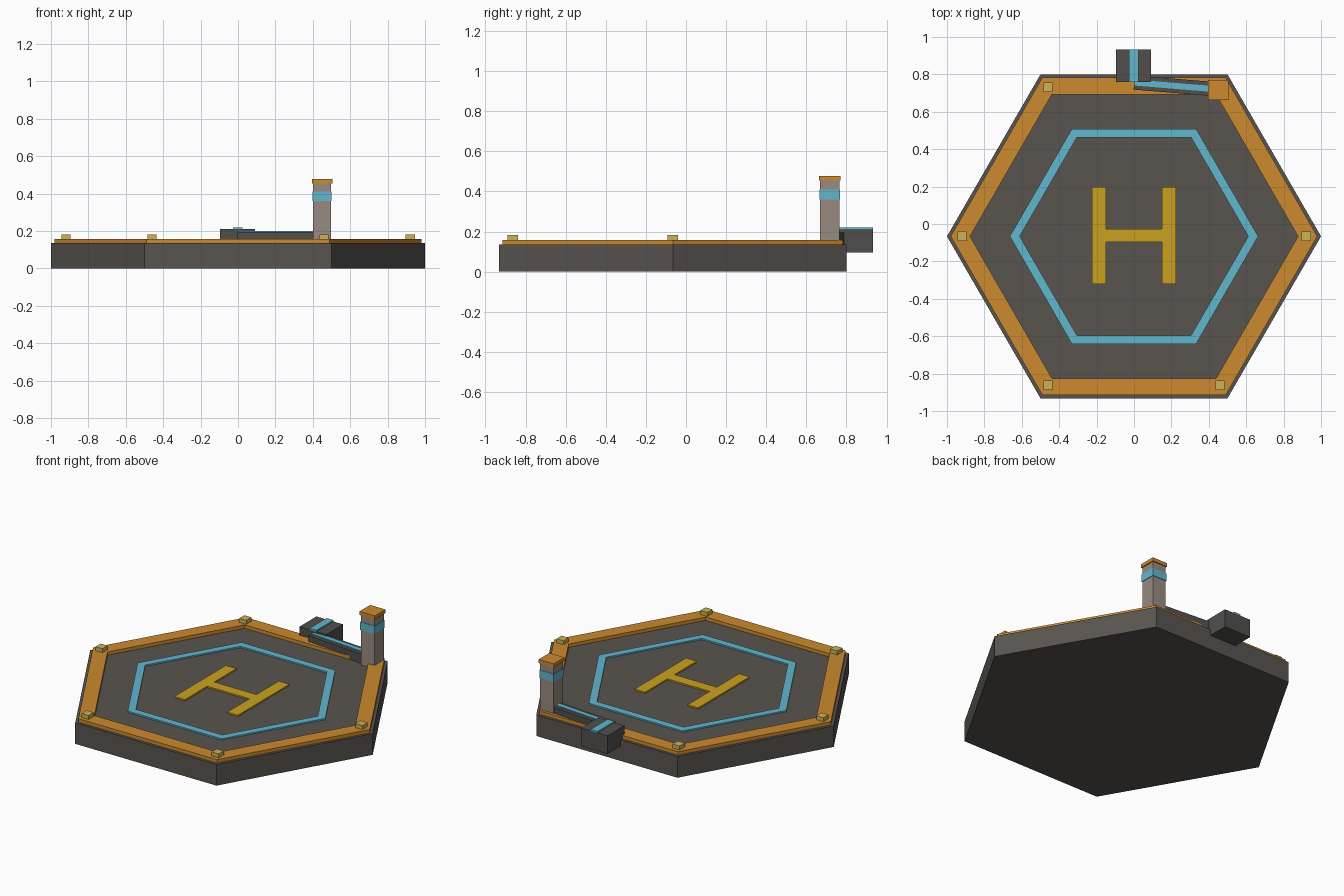
import bpy, bmesh, math
from mathutils import Matrix, Vector

if "Cube" in bpy.data.objects:
    bpy.data.objects.remove(bpy.data.objects["Cube"])

CY = -0.066  # centre of the hexagonal pad


def mat(name, r, g, b):
    lin = [((c / 255 + 0.055) / 1.055) ** 2.4 for c in (r, g, b)]
    m = bpy.data.materials.new(name)
    m.diffuse_color = (*lin, 1)
    m.use_nodes = True
    m.node_tree.nodes["Principled BSDF"].inputs["Base Color"].default_value = m.diffuse_color
    return m


DECK = mat("deck grey", 88, 84, 79)
ORANGE = mat("orange", 204, 138, 46)
CYAN = mat("light blue", 98, 182, 205)
YELLOW = mat("marking yellow", 202, 162, 32)
LAMP = mat("lamp yellow", 204, 178, 88)
TAUPE = mat("tower taupe", 152, 139, 129)
DARK = mat("machinery grey", 80, 79, 77)


def add(name, bm, material):
    bmesh.ops.recalc_face_normals(bm, faces=bm.faces)
    me = bpy.data.meshes.new(name)
    bm.to_mesh(me)
    bm.free()
    me.materials.append(material)
    ob = bpy.data.objects.new(name, me)
    bpy.context.collection.objects.link(ob)
    return ob


def box(name, x, y, z, material, angle=0.0):
    """Box from (min, max) ranges, turned about its own vertical axis."""
    bm = bmesh.new()
    mid = Vector([(a + b) / 2 for a, b in (x, y, z)])
    size = [b - a for a, b in (x, y, z)]
    bmesh.ops.create_cube(bm, size=1, matrix=Matrix.Translation(mid)
                          @ Matrix.Rotation(angle, 4, 'Z') @ Matrix.Diagonal((*size, 1)))
    return add(name, bm, material)


def hex_points(r, z):
    return [(r * math.cos(math.radians(60 * i)),
             CY + r * math.sin(math.radians(60 * i)), z) for i in range(6)]


def hex_ring(name, r_out, r_in, z0, z1, material):
    bm = bmesh.new()
    loops = [[bm.verts.new(p) for p in hex_points(r, z)]
             for r, z in ((r_out, z0), (r_out, z1), (r_in, z1), (r_in, z0))]
    for k in range(4):
        a, b = loops[k], loops[(k + 1) % 4]
        for i in range(6):
            j = (i + 1) % 6
            bm.faces.new((a[i], a[j], b[j], b[i]))
    return add(name, bm, material)


# Hexagonal pad
bm = bmesh.new()
base = bm.faces.new([bm.verts.new(p) for p in hex_points(1.0, 0)])
ext = bmesh.ops.extrude_face_region(bm, geom=[base], use_keep_orig=True)
bmesh.ops.translate(bm, vec=(0, 0, 0.135),
                    verts=[v for v in ext["geom"] if isinstance(v, bmesh.types.BMVert)])
add("pad_base", bm, DECK)

# Raised border and painted ring
hex_ring("pad_border", 0.98, 0.877, 0.135, 0.157, ORANGE)
hex_ring("landing_ring", 0.664, 0.611, 0.135, 0.144, CYAN)

# Landing marking bars
for side, s in (("left", -1), ("right", 1)):
    box("landing_bar_" + side, sorted((s * 0.15, s * 0.225)), (-0.322, 0.198),
        (0.135, 0.144), YELLOW)
box("landing_bar_cross", (-0.15, 0.15), (-0.097, -0.027), (0.135, 0.144), YELLOW)

# Corner lamps
for i, (x, y, z) in enumerate(hex_points(0.92, 0.157)):
    box(f"corner_lamp_{i + 1}", (x - 0.025, x + 0.025), (y - 0.026, y + 0.026),
        (z, 0.182), LAMP)


# Control tower: shaft, band, cap
def tower_part(name, half, z0, z1, material):
    box(name, (0.45 - half, 0.45 + half), (0.717 - half, 0.717 + half), (z0, z1), material)


tower_part("tower_shaft", 0.048, 0.135, 0.455, TAUPE)
tower_part("tower_band", 0.051, 0.36, 0.41, CYAN)
tower_part("tower_cap", 0.054, 0.455, 0.478, ORANGE)

# Rear connector box with stripe
box("connector_box", (-0.097, 0.092), (0.76, 0.932), (0.095, 0.211), DARK)
box("connector_stripe", (-0.026, 0.023), (0.76, 0.932), (0.211, 0.22), CYAN)

# Slanted duct between connector and tower, with stripe
slope = math.atan2(-0.037, 0.45)
box("duct", (0.0, 0.45), (0.700, 0.776), (0.135, 0.195), DARK, slope)
box("duct_stripe", (0.0, 0.45), (0.722, 0.754), (0.195, 0.201), CYAN, slope)
